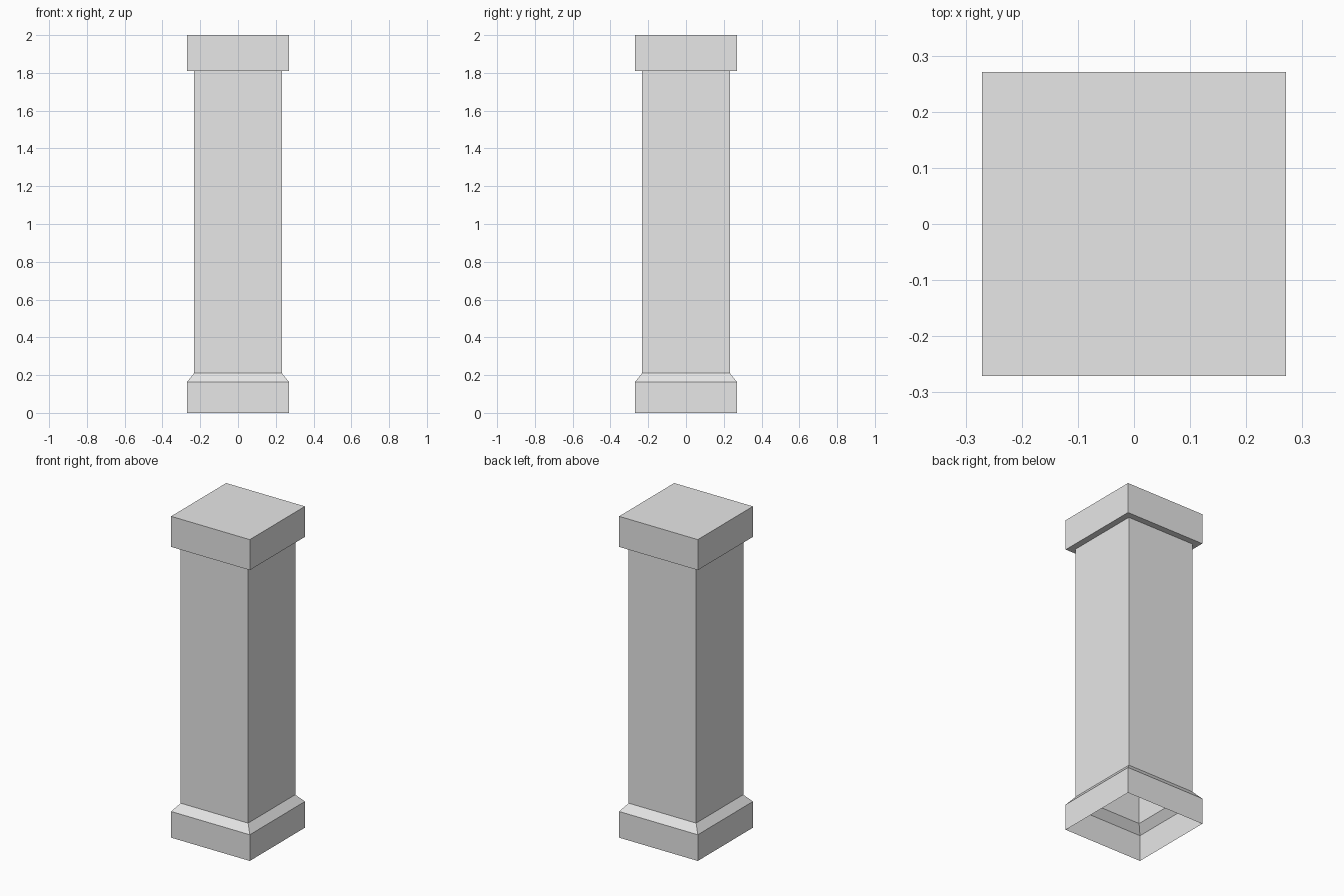
import bpy
import bmesh

cube = bpy.data.objects.get("Cube")
if cube:
    bpy.data.objects.remove(cube, do_unlink=True)

# One plain stone colour
stone = bpy.data.materials.new("light_grey_stone")
stone.use_nodes = True
colour = (0.8, 0.8, 0.8, 1.0)
stone.diffuse_color = colour
stone.node_tree.nodes["Principled BSDF"].inputs["Base Color"].default_value = colour

WIDE, NARROW = 0.271, 0.232  # half widths of the ends and the shaft
BASE_TOP, SHAFT_BOTTOM, SHAFT_TOP, HEIGHT = 0.163, 0.21, 1.81, 2.0
CORNERS = ((-1, -1), (1, -1), (1, 1), (-1, 1))


def square_shell(name, profile, closed_top=False):
    """Join square rings, given as (half width, height), into an open shell."""
    bm = bmesh.new()
    rings = [[bm.verts.new((sx * w, sy * w, z)) for sx, sy in CORNERS]
             for w, z in profile]
    for low, high in zip(rings, rings[1:]):
        for i in range(4):
            j = (i + 1) % 4
            bm.faces.new((low[i], low[j], high[j], high[i]))
    if closed_top:
        bm.faces.new(rings[-1])
    mesh = bpy.data.meshes.new(name)
    bm.to_mesh(mesh)
    bm.free()
    mesh.materials.append(stone)
    obj = bpy.data.objects.new(name, mesh)
    bpy.context.collection.objects.link(obj)
    return obj


# Hollow base with a sloped shoulder, open underneath
square_shell("base", [(WIDE, 0), (WIDE, BASE_TOP), (NARROW, SHAFT_BOTTOM)])

# Straight shaft
square_shell("shaft", [(NARROW, SHAFT_BOTTOM), (NARROW, SHAFT_TOP)])

# Overhanging cap with its underside ledge
square_shell("cap", [(NARROW, SHAFT_TOP), (WIDE, SHAFT_TOP), (WIDE, HEIGHT)],
             closed_top=True)
